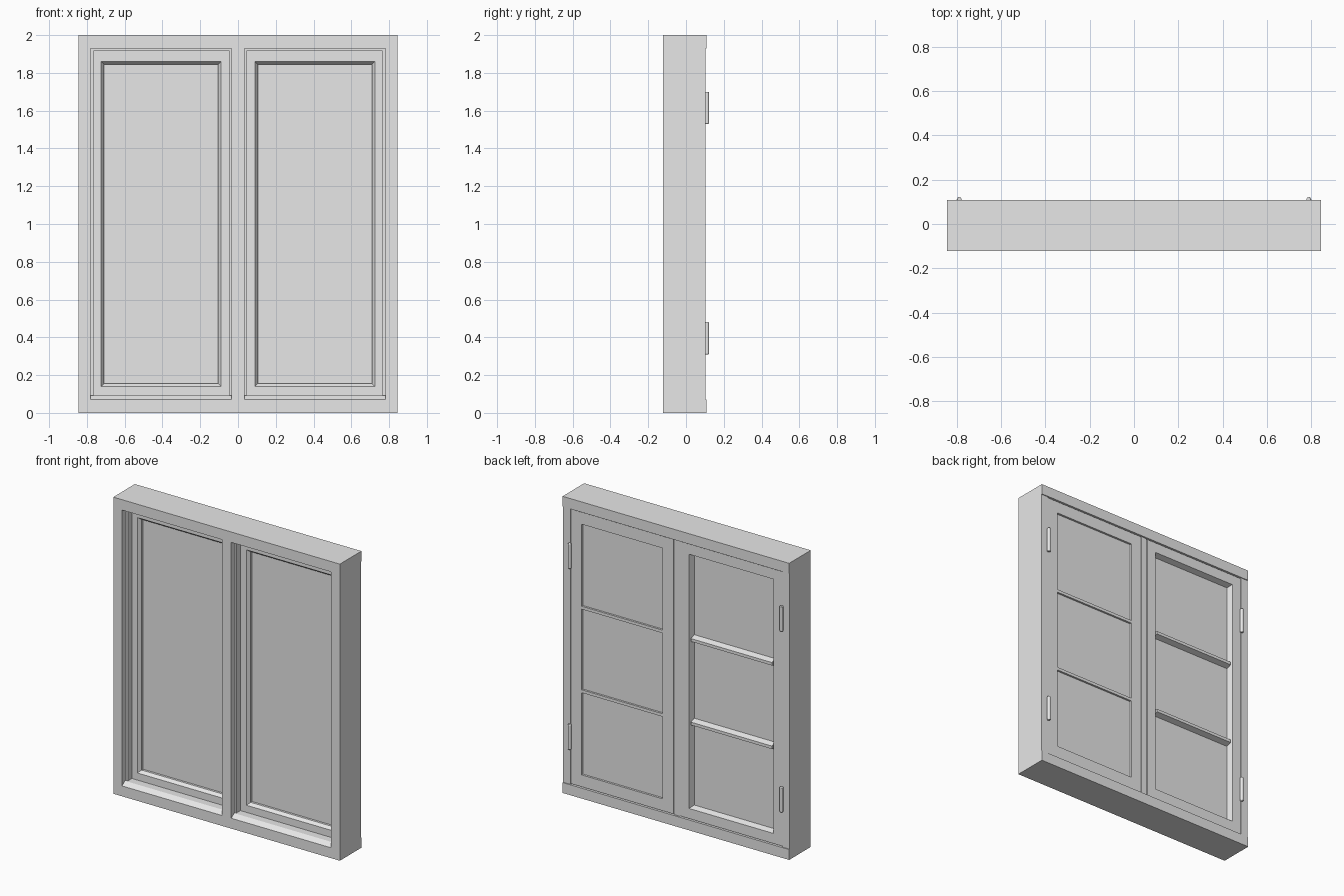
import bpy, bmesh
from mathutils import Vector

cube = bpy.data.objects.get("Cube")
if cube:
    bpy.data.objects.remove(cube, do_unlink=True)

paint = bpy.data.materials.new("light_grey_paint")
paint.use_nodes = True
paint.diffuse_color = (0.8, 0.8, 0.8, 1)
paint.node_tree.nodes["Principled BSDF"].inputs["Base Color"].default_value = (0.8, 0.8, 0.8, 1)


def finish(name, bm):
    bmesh.ops.recalc_face_normals(bm, faces=bm.faces)
    mesh = bpy.data.meshes.new(name)
    bm.to_mesh(mesh)
    bm.free()
    mesh.materials.append(paint)
    ob = bpy.data.objects.new(name, mesh)
    bpy.context.collection.objects.link(ob)
    return ob


def extrude(name, profile, along):
    """Extrude a closed profile of 3D points along a vector."""
    bm = bmesh.new()
    face = bm.faces.new([bm.verts.new(p) for p in profile])
    ext = bmesh.ops.extrude_face_region(bm, geom=[face])
    moved = [g for g in ext["geom"] if isinstance(g, bmesh.types.BMVert)]
    bmesh.ops.translate(bm, verts=moved, vec=Vector(along))
    return finish(name, bm)


def bar(name, x0, x1, profile):
    """Horizontal bar with a (y, z) section."""
    return extrude(name, [(x0, y, z) for y, z in profile], (x1 - x0, 0, 0))


def post(name, z0, z1, profile):
    """Vertical post with an (x, y) section."""
    return extrude(name, [(x, y, z0) for x, y in profile], (0, 0, z1 - z0))


def rect(a0, a1, b0, b1):
    return [(a0, b0), (a1, b0), (a1, b1), (a0, b1)]


def mitred_frame(name, x0, x1, z0, z1, profile):
    """Sweep an (inset, y) section round a rectangle."""
    bm = bmesh.new()
    rings = []
    for i, y in profile:
        corners = rect(x0 + i, x1 - i, z0 + i, z1 - i)
        rings.append([bm.verts.new((x, y, z)) for x, z in corners])
    for k, ring in enumerate(rings):
        nxt = rings[(k + 1) % len(rings)]
        for j in range(4):
            m = (j + 1) % 4
            bm.faces.new((ring[j], ring[m], nxt[m], nxt[j]))
    return finish(name, bm)


W, FRONT, BACK = 0.845, -0.122, 0.108
LOW, HIGH = 0.07, 1.93

# Outer frame: head and sill, with stops and a weathered sill slope
bar("head", -W, W, rect(FRONT, BACK, HIGH, 2))
bar("sill", -W, W, rect(FRONT, BACK, 0, LOW))
bar("head_stop", -0.79, 0.79, rect(-0.08, -0.038, 1.915, HIGH))
bar("sill_slope", -0.79, 0.79, [(FRONT, LOW), (-0.09, 0.092), (-0.038, 0.092), (-0.038, LOW)])

# Rebated side jambs
jamb = [(W, FRONT), (W, 0.102), (0.791, 0.102), (0.791, -0.038),
        (0.765, -0.038), (0.765, -0.08), (0.78, -0.08), (0.78, FRONT)]
for side, s in (("left", 1), ("right", -1)):
    post(side + "_jamb", LOW, HIGH, [(s * x, y) for x, y in jamb])

# Centre mullion, rebated both sides
half = [(0.035, FRONT), (0.035, -0.08), (0.045, -0.08), (0.045, -0.038),
        (0.022, -0.038), (0.022, 0.097)]
post("mullion", LOW, HIGH, half + [(-x, y) for x, y in reversed(half)])

# Sashes: the right one has a deeper pane with chamfered bars
S0, S1, Z0, Z1, EDGE = 0.025, 0.789, 0.075, 1.925, 0.08
for side, s, pane_y, chamfer in (("left", 1, 0.086, 0), ("right", -1, 0.062, 0.012)):
    x0, x1 = sorted((s * S0, s * S1))
    mitred_frame(side + "_sash", x0, x1, Z0, Z1, [
        (0, -0.036), (EDGE - 0.016, -0.036), (EDGE, -0.015),
        (EDGE, pane_y), (EDGE - chamfer, 0.1), (0, 0.1)])
    g0, g1 = x0 + EDGE, x1 - EDGE
    b, t = Z0 + EDGE, Z1 - EDGE
    bar(side + "_pane", g0, g1, rect(0.0, pane_y, b, t))
    # Glazing bars splitting the pane in three
    for k in (1, 2):
        z = b + (t - b) * k / 3
        lo, hi = 0.01 + chamfer, 0.01
        bar(f"{side}_glazing_bar_{k}", g0, g1, [
            (pane_y, z - lo), (pane_y, z + lo), (0.099, z + hi), (0.099, z - hi)])

# Hinge barrels on the back
for side, s in (("left", 1), ("right", -1)):
    for level, z in (("lower", 0.395), ("upper", 1.615)):
        bpy.ops.mesh.primitive_cylinder_add(vertices=16, radius=0.011, depth=0.17,
                                            location=(s * 0.79, 0.111, z))
        hinge = bpy.context.object
        hinge.name = f"{side}_{level}_hinge"
        hinge.data.materials.append(paint)
        bevel = hinge.modifiers.new("rounded_ends", "BEVEL")
        bevel.width, bevel.segments = 0.004, 2
        bpy.ops.object.shade_smooth_by_angle()
